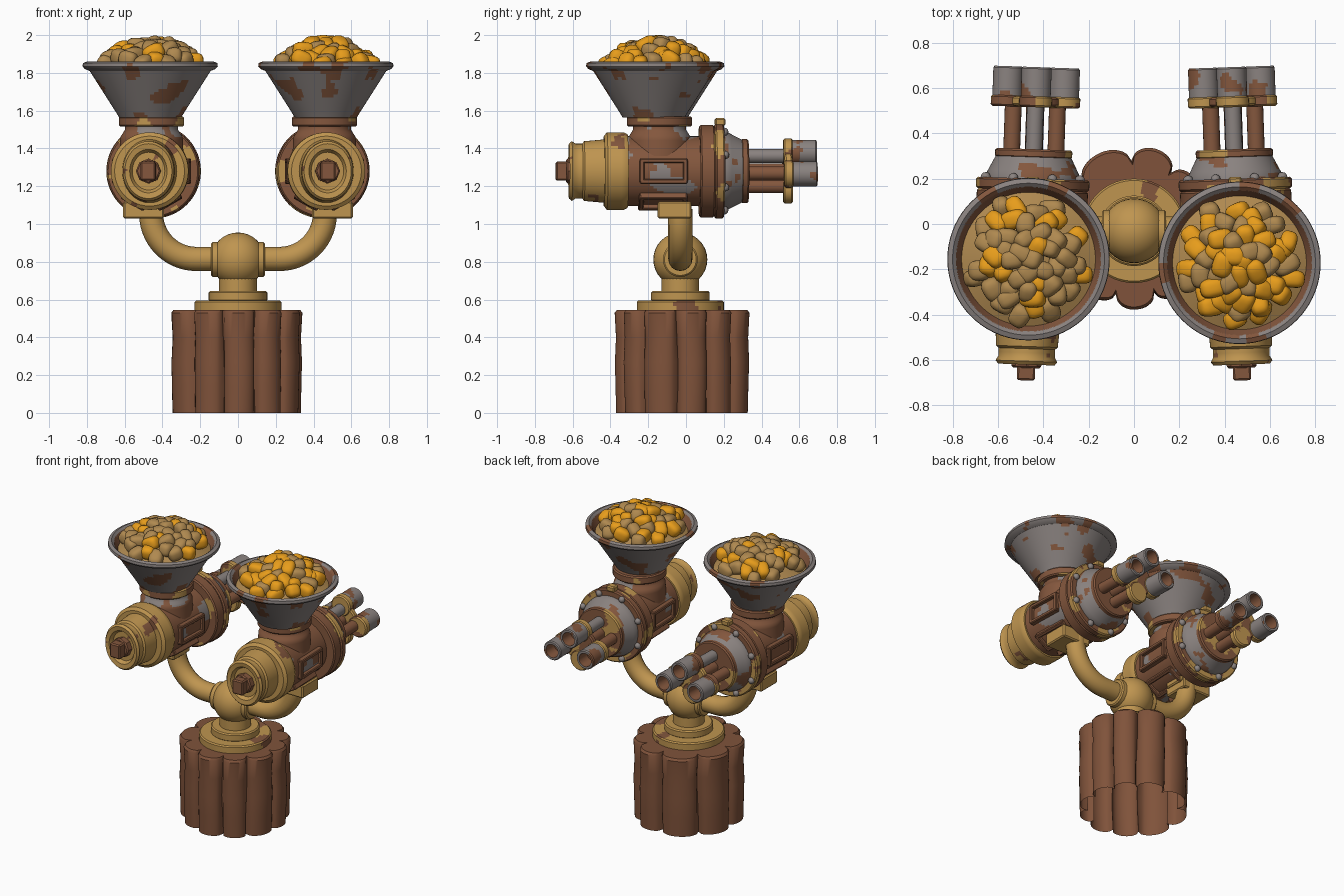
import bpy, bmesh, math, random
from mathutils import Matrix, Vector, noise

random.seed(4)
if "Cube" in bpy.data.objects:
    bpy.data.objects.remove(bpy.data.objects["Cube"], do_unlink=True)


def material(name, color):
    m = bpy.data.materials.new(name)
    m.use_nodes = True
    m.diffuse_color = (*color, 1)
    m.node_tree.nodes["Principled BSDF"].inputs["Base Color"].default_value = (*color, 1)
    return m


BRASS = material("brass", (0.52, 0.30, 0.08))
RUST = material("rust", (0.23, 0.095, 0.047))
STEEL = material("worn steel", (0.255, 0.225, 0.215))
WOOD = material("wood", (0.215, 0.086, 0.043))
GOLD = material("golden kernel", (0.86, 0.36, 0.012))
TAN = material("tan kernel", (0.43, 0.25, 0.08))


def finish(name, bm, mats, matrix=None, wear=None, angle=35, smooth=True):
    """Make an object; wear = noise level above which the second material shows."""
    if matrix is not None:
        bm.transform(matrix)
    bmesh.ops.recalc_face_normals(bm, faces=bm.faces)
    for f in bm.faces:
        f.smooth = smooth
        if wear is not None:
            c = f.calc_center_median()
            f.material_index = int(noise.noise(c * 7) + 0.25 * noise.noise(c * 22) > wear)
    me = bpy.data.meshes.new(name)
    bm.to_mesh(me)
    bm.free()
    for m in mats:
        me.materials.append(m)
    me.set_sharp_from_angle(angle=math.radians(angle))
    ob = bpy.data.objects.new(name, me)
    bpy.context.collection.objects.link(ob)
    return ob


def lathe(name, profile, mats, matrix=None, wear=None, segs=72):
    """Revolve (radius, height) points, subdividing long spans for wear patches."""
    pts = [profile[0]]
    for (r0, h0), (r1, h1) in zip(profile, profile[1:]):
        n = max(1, round(math.hypot(r1 - r0, h1 - h0) / 0.018)) if wear is not None else 1
        pts += [(r0 + (r1 - r0) * k / n, h0 + (h1 - h0) * k / n) for k in range(1, n + 1)]
    bm = bmesh.new()
    rings = []
    for r, h in pts:
        rings.append([bm.verts.new((r * math.cos(a), r * math.sin(a), h))
                      for a in (math.tau * i / segs for i in range(segs))])
    for a, b in zip(rings, rings[1:]):
        for i in range(segs):
            j = (i + 1) % segs
            bm.faces.new((a[i], a[j], b[j], b[i]))
    bmesh.ops.remove_doubles(bm, verts=bm.verts, dist=1e-5)
    return finish(name, bm, mats, matrix, wear)


def box(name, center, size, mat, matrix=Matrix(), bevel=0.008):
    bm = bmesh.new()
    bmesh.ops.create_cube(bm, size=1, matrix=Matrix.Translation(center) @ Matrix.Diagonal((*size, 1)))
    bmesh.ops.bevel(bm, geom=bm.edges[:], offset=bevel, segments=1, affect='EDGES')
    return finish(name, bm, [mat], matrix, smooth=False)


def ball(name, center, radius, mat, matrix=Matrix(), segs=32):
    bm = bmesh.new()
    bmesh.ops.create_uvsphere(bm, u_segments=segs, v_segments=segs // 2, radius=radius)
    return finish(name, bm, [mat], matrix @ Matrix.Translation(center))


def disc(r, h0, h1, b=0.008):
    return [(0, h0), (r - b, h0), (r, h0 + b), (r, h1 - b), (r - b, h1), (0, h1)]


# Stump: hollow ring of fused logs of uneven width, open underneath
def stump():
    bm = bmesh.new()
    lobes, per = 10, 14
    widths = [random.uniform(0.75, 1.25) for _ in range(lobes)]
    starts = [sum(widths[:k]) / sum(widths) * math.tau for k in range(lobes + 1)]
    bulge = [0.055 + random.uniform(0, 0.02) for _ in range(lobes)]
    rings = []
    for z, grow in ((0, -0.004), (0.14, 0), (0.27, 0.003), (0.4, -0.003), (0.53, 0.004), (0.545, -0.008)):
        ring = []
        for i in range(lobes * per):
            k, t = i // per, (i % per) / per
            u = 2 * t - 1
            sway = 0.02 * math.sin(z * 9 + k * 2) * (1 if t == 0 else 1 - abs(u))
            a = starts[k] + t * (starts[k + 1] - starts[k]) + sway - math.pi / 2 - 0.25
            r = 0.288 + grow + bulge[k] * math.sqrt(1 - u * u)
            ring.append(bm.verts.new((r * math.cos(a), r * math.sin(a), z)))
        rings.append(ring)
    n = lobes * per
    for a, b in zip(rings, rings[1:]):
        for i in range(n):
            bm.faces.new((a[i], a[(i + 1) % n], b[(i + 1) % n], b[i]))
    bm.faces.new(rings[-1])
    finish("stump", bm, [WOOD], Matrix.Translation((-0.005, -0.02, 0)), angle=40)


stump()

# Brass base flanges and tee joint
BASE_Y = -0.03
base = Matrix.Translation((0, BASE_Y, 0))
lathe("base_flange", disc(0.23, 0.535, 0.595), [BRASS, RUST], base, 0.38)
lathe("base_step", disc(0.155, 0.59, 0.645), [BRASS], base)
lathe("base_neck", disc(0.1, 0.63, 0.82), [BRASS], base)
ball("tee_joint", (0, BASE_Y, 0.812), 0.143, BRASS)


# Curved arm pipe
def arm(s):
    path = [(0.46, 1.08)] + [(0.22 + 0.24 * math.cos(a), 1.055 - 0.24 * math.sin(a))
                             for a in (math.pi / 2 * i / 14 for i in range(15))] + [(0.05, 0.815)]
    cu = bpy.data.curves.new("arm_pipe", 'CURVE')
    cu.dimensions = '3D'
    cu.bevel_depth = 0.064
    cu.bevel_resolution = 6
    sp = cu.splines.new('POLY')
    sp.points.add(len(path) - 1)
    for p, (x, z) in zip(sp.points, path):
        p.co = (s * x, BASE_Y, z, 1)
    sp.use_smooth = True
    cu.materials.append(BRASS)
    bpy.context.collection.objects.link(bpy.data.objects.new("arm_pipe", cu))
    lathe("arm_collar", disc(0.092, 0.09, 0.142), [BRASS], Matrix.Translation((0, BASE_Y, 0.812))
          @ Matrix.Rotation(s * math.pi / 2, 4, 'Y'))


# Heap of chunky rounded kernels, more golden towards the rim
def kernels(center, gold_inside, gold_outside):
    bm = bmesh.new()
    count = 50
    for i in range(count):
        r, a = 0.252 * math.sqrt((i + 0.2) / count), i * 2.39996 + random.uniform(-.15, .15)
        pos = center + Vector((r * math.cos(a), r * math.sin(a),
                               0.12 * (1 - (r / 0.27) ** 2) + random.uniform(-0.022, 0.01)))
        turn = Matrix.Rotation(random.uniform(0, 6), 4, 'Z') @ Matrix.Rotation(random.uniform(-.6, .6), 4, 'X')
        size = Matrix.Diagonal((random.uniform(.038, .046), random.uniform(.046, .06), .044, 1))
        made = bmesh.ops.create_icosphere(bm, subdivisions=3, radius=1)["verts"]
        for v in made:
            v.co /= sum(abs(c) ** 3 for c in v.co) ** (1 / 3)
        bmesh.ops.transform(bm, verts=made, matrix=Matrix.Translation(pos) @ turn @ size)
        index = int(random.random() < (gold_outside if r > 0.17 else gold_inside))
        for f in {f for v in made for f in v.link_faces}:
            f.material_index = index
    finish("kernels", bm, [TAN, GOLD], angle=80)


def gun(s):
    place = Matrix.Translation((s * 0.453, 0, 1.28)) @ Matrix.Rotation(s * 0.035, 4, 'Z')
    forward = Matrix.Rotation(-math.pi / 2, 4, 'X')
    along = place @ forward

    # Main barrel housing
    lathe("housing", disc(0.185, -0.33, 0.1), [RUST, STEEL], along, 0.28)
    lathe("front_band", [(0, -0.435), (0.185, -0.435), (0.205, -0.42), (0.205, -0.33), (0.195, -0.31), (0, -0.31)],
          [BRASS, RUST], along, 0.5)
    # Oval end cap, narrower than it is tall
    lathe("end_cap", [(0, -0.59), (0.1, -0.59), (0.115, -0.615), (0.145, -0.62), (0.158, -0.605), (0.145, -0.585),
                      (0.145, -0.55), (0.158, -0.54), (0.168, -0.43), (0, -0.43)], [BRASS, RUST],
          along @ Matrix.Diagonal((0.86, 1, 1, 1)), 0.45)
    lathe("cap_boss", disc(0.066, -0.635, -0.58), [RUST], along, segs=8)
    box("crank_key", (0, -0.645, 0), (0.08, 0.09, 0.1), RUST, place)
    lathe("rear_flange", disc(0.245, 0.07, 0.15), [RUST, BRASS], along, 0.33)
    lathe("rear_flange_lip", disc(0.25, 0.15, 0.2), [RUST, BRASS], along, 0.2)
    lathe("shoulder", [(0, 0.19), (0.21, 0.19), (0.205, 0.22), (0.165, 0.3), (0, 0.3)], [STEEL, RUST], along, 0.28)
    lathe("shoulder_ring", disc(0.17, 0.29, 0.33), [RUST, BRASS], along, 0.12)
    for i in range(8):
        a = math.tau * (i + 0.5) / 8
        ball("flange_bolt", (0.225 * math.cos(a), 0.2, 0.225 * math.sin(a)), 0.022, STEEL, place, 12)
    box("flange_lug", (0, 0.18, 0.26), (0.06, 0.055, 0.04), BRASS, place)

    # Raised window frames around the housing
    for deg in (0, 60, 120, 180):
        side = place @ Matrix.Rotation(math.radians(deg), 4, 'Y')
        for z in (-0.055, 0.055):
            box("frame_rail", (0.18, -0.125, z), (0.05, 0.25, 0.025), RUST, side, 0.005)
        for y in (-0.24, -0.01):
            box("frame_post", (0.18, y, 0), (0.05, 0.025, 0.12), RUST, side, 0.005)

    # Rotary barrels in a lobed plate; the lowest one has no muzzle
    lathe("barrel_core", disc(0.04, 0.3, 0.55), [RUST], along)
    lathe("plate_hub", disc(0.115, 0.52, 0.56), [RUST, BRASS], along, 0.1)
    for x, z, metal in ((0, 0.1, STEEL), (-0.125, -0.015, RUST), (0.125, -0.015, RUST), (0, -0.1, RUST)):
        tube = place @ Matrix.Translation((x * 0.78, 0, z * 0.8)) @ forward
        lathe("barrel", disc(0.037, 0.3, 0.55), [metal], tube, segs=20)
        tube = place @ Matrix.Translation((x, 0, z)) @ forward
        lathe("plate_lobe", disc(0.072, 0.515, 0.565), [BRASS, RUST], tube, 0.2, 32)
        if z > -0.05:
            lathe("muzzle", [(0, 0.55), (0.066, 0.55), (0.066, 0.685), (0.06, 0.692), (0.046, 0.692)],
                  [STEEL, RUST], tube, 0.3, 36)
            lathe("muzzle_bore", [(0.046, 0.692), (0.042, 0.6), (0, 0.6)], [RUST], tube, segs=36)

    # Neck and funnel hopper
    neck = place @ Matrix.Translation((0, -0.14, 0))
    lathe("hopper_neck", [(0, 0.08), (0.17, 0.08), (0.165, 0.18), (0.14, 0.22), (0.14, 0.25), (0, 0.25)],
          [RUST, STEEL], neck, 0.4)
    lathe("neck_ring", disc(0.172, 0.235, 0.29), [RUST, BRASS], neck, 0.42)
    center = Vector((s * 0.465, -0.163 - s * 0.008, 0))
    hopper = Matrix.Translation(center)
    lathe("hopper", [(0, 1.565), (0.165, 1.565), (0.18, 1.59), (0.32, 1.81), (0.345, 1.82), (0.358, 1.834),
                     (0.356, 1.852), (0.335, 1.86), (0.318, 1.845)], [STEEL, RUST], hopper, 0.28)
    lathe("hopper_lining", [(0.32, 1.848), (0.295, 1.8), (0.2, 1.76), (0, 1.76)], [RUST], hopper)
    lathe("heap_core", [(0.295, 1.80), (0.22, 1.835), (0.1, 1.89), (0, 1.905)], [TAN], hopper)
    kernels(center + Vector((0, 0, 1.832)), *((0.5, 0.7) if s > 0 else (0.12, 0.5)))

    # Saddle clamp joining arm and housing
    box("saddle", (s * 0.5, -0.06, 1.075), (0.215, 0.18, 0.09), BRASS)
    box("saddle_pad", (s * 0.46, -0.06, 1.13), (0.16, 0.15, 0.1), BRASS)


for side in (-1, 1):
    arm(side)
    gun(side)
